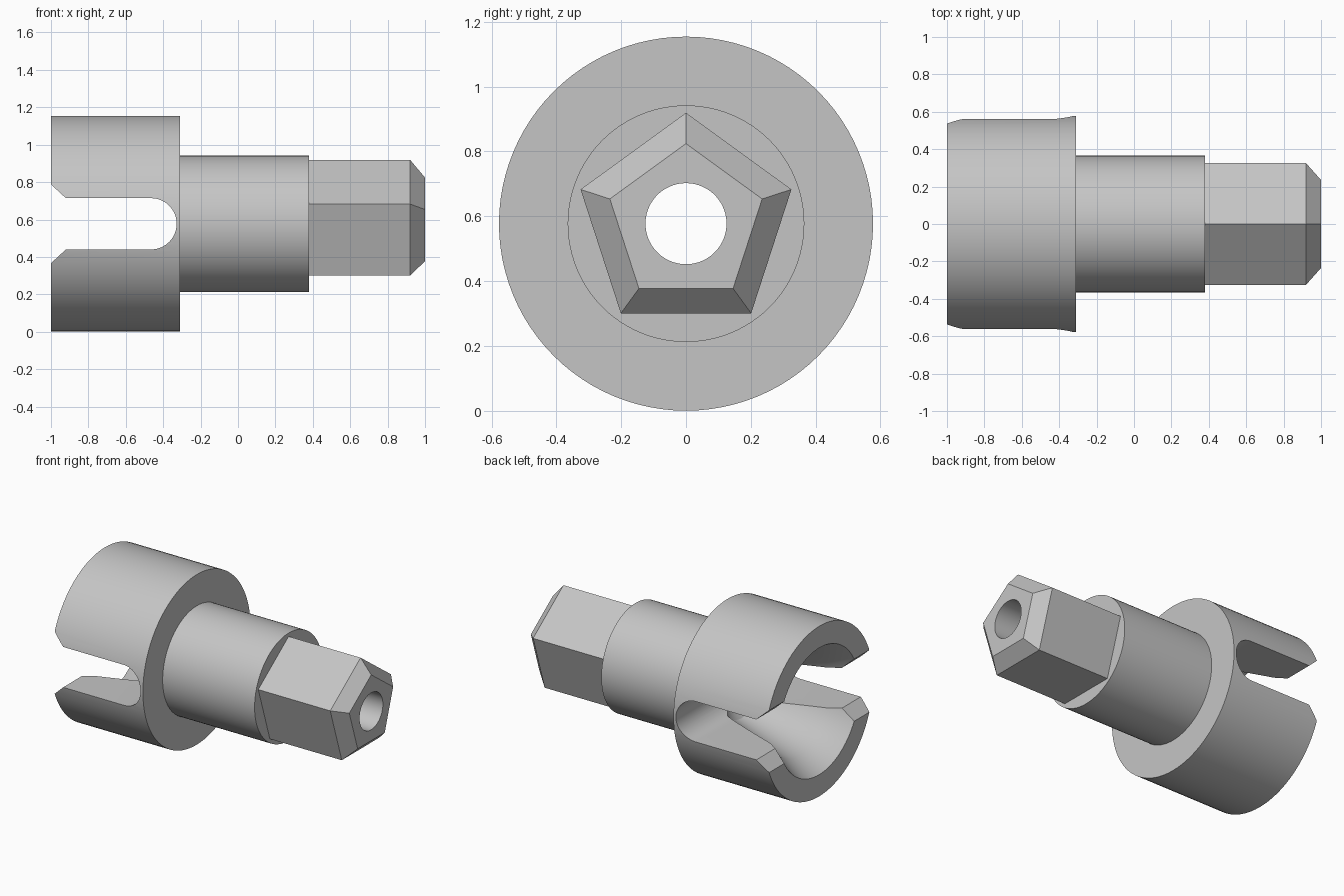
import bpy, bmesh, math

if "Cube" in bpy.data.objects:
    bpy.data.objects.remove(bpy.data.objects["Cube"], do_unlink=True)

AXIS = 0.577   # height of the long axis, equal to the head radius
ROUND = 96

steel = bpy.data.materials.new("grey_steel")
steel.use_nodes = True
steel.diffuse_color = (0.56, 0.56, 0.56, 1)
steel.node_tree.nodes["Principled BSDF"].inputs["Base Color"].default_value = steel.diffuse_color


def loft(name, loops):
    """Solid skinned through equal-length loops of points, capped at both ends."""
    bm = bmesh.new()
    rings = [[bm.verts.new(p) for p in loop] for loop in loops]
    for a, b in zip(rings, rings[1:]):
        for i in range(len(a)):
            j = (i + 1) % len(a)
            bm.faces.new((a[i], a[j], b[j], b[i]))
    bm.faces.new(rings[0])
    bm.faces.new(rings[-1])
    bmesh.ops.recalc_face_normals(bm, faces=bm.faces)
    mesh = bpy.data.meshes.new(name)
    bm.to_mesh(mesh)
    bm.free()
    mesh.materials.append(steel)
    obj = bpy.data.objects.new(name, mesh)
    bpy.context.collection.objects.link(obj)
    return obj


def turned(name, profile, sides=ROUND):
    """Solid along x from (x, radius) pairs, with one corner pointing up."""
    angles = [math.tau * i / sides for i in range(sides)]
    return loft(name, [[(x, r * math.sin(a), AXIS + r * math.cos(a)) for a in angles]
                       for x, r in profile])


def combine(target, tool, operation):
    mod = target.modifiers.new(tool.name, "BOOLEAN")
    mod.operation = operation
    mod.solver = "EXACT"
    mod.object = tool
    tool.hide_render = True
    bpy.context.view_layer.update()
    graph = bpy.context.evaluated_depsgraph_get()
    mesh = bpy.data.meshes.new_from_object(target.evaluated_get(graph))
    target.modifiers.clear()
    target.data = mesh
    bpy.data.objects.remove(tool, do_unlink=True)


# Large head stepping down to the collar
body = turned("slotted_drive_coupler",
              [(-1, AXIS), (-0.31, AXIS), (-0.31, 0.365), (0.38, 0.365)])

# Five-sided drive shank with a chamfered tip
shank = turned("drive_shank", [(0.2, 0.342), (0.92, 0.342), (1, 0.247)], 5)
combine(body, shank, "UNION")

# Flared socket narrowing into the through bore
bore = turned("bore_cutter", [(-1.1, 0.49), (-1, 0.43), (-0.85, 0.34),
                              (-0.42, 0.2), (-0.36, 0.125), (1.1, 0.125)])
combine(body, bore, "DIFFERENCE")

# Cross slot with a round end and a chamfered mouth
half = 0.137
outline = [(-1.1, 0.303), (-0.92, half)]
outline += [(-0.465 + half * math.sin(math.pi * i / 32), half * math.cos(math.pi * i / 32))
            for i in range(33)]
outline += [(-0.92, -half), (-1.1, -0.303)]
slot = loft("slot_cutter", [[(x, y, AXIS + z) for x, z in outline] for y in (-1, 1)])
combine(body, slot, "DIFFERENCE")

# Smooth round walls, crisp edges
bpy.ops.object.select_all(action="DESELECT")
body.select_set(True)
bpy.context.view_layer.objects.active = body
bpy.ops.object.shade_smooth_by_angle(angle=math.radians(25))
